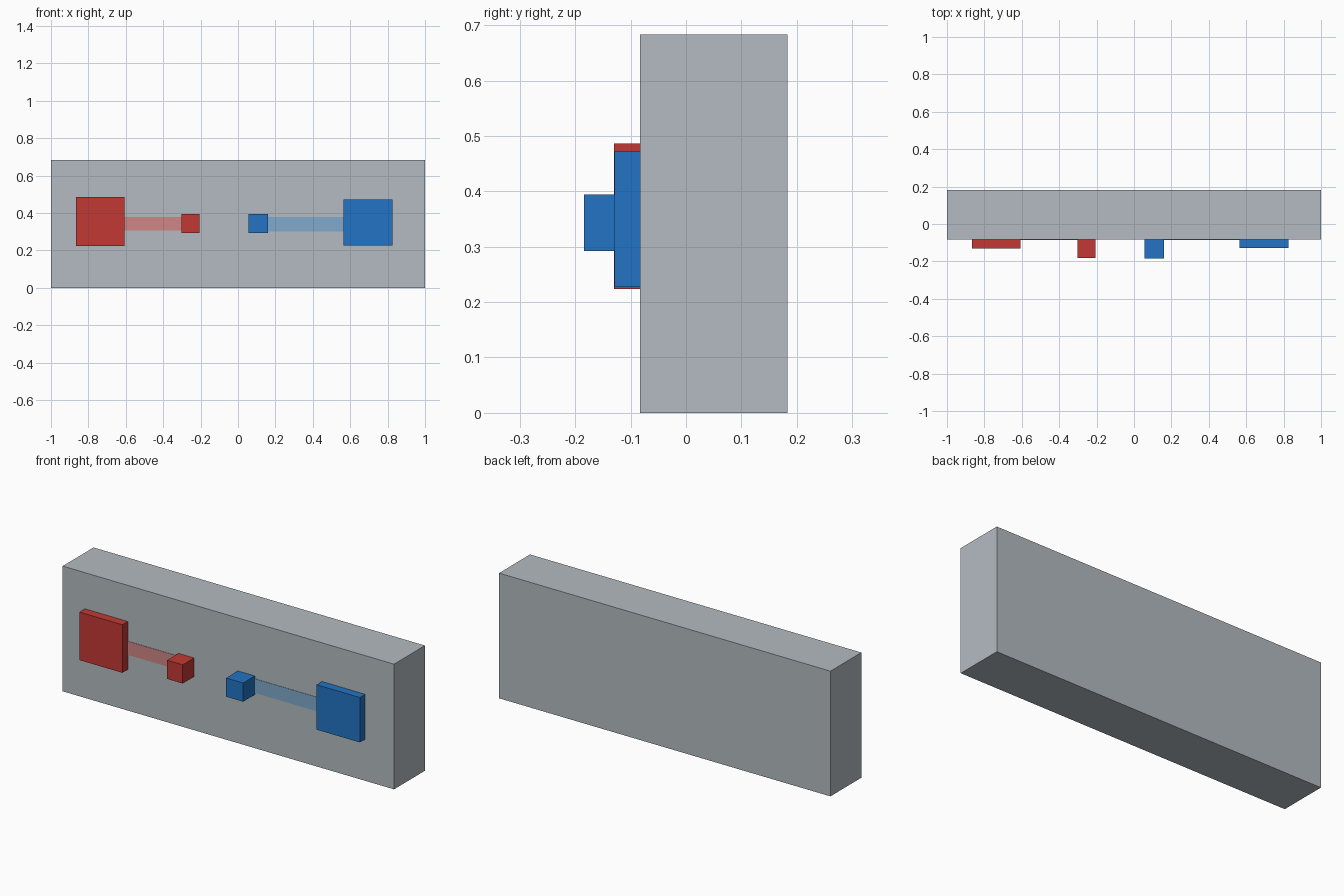
import bpy
import bmesh

if "Cube" in bpy.data.objects:
    bpy.data.objects.remove(bpy.data.objects["Cube"])


def material(name, rgb):
    """Flat colour from 0-255 sRGB, stored as linear."""
    lin = [(c / 255 / 12.92) if c < 11 else ((c / 255 + 0.055) / 1.055) ** 2.4 for c in rgb]
    mat = bpy.data.materials.new(name)
    mat.diffuse_color = (*lin, 1)
    mat.use_nodes = True
    mat.node_tree.nodes["Principled BSDF"].inputs["Base Color"].default_value = mat.diffuse_color
    return mat


def box(name, x, y, z, mat):
    """Box from (min, max) pairs on each axis."""
    bm = bmesh.new()
    bmesh.ops.create_cube(bm, size=1)
    for v in bm.verts:
        v.co = [r[0] if c < 0 else r[1] for c, r in zip(v.co, (x, y, z))]
    mesh = bpy.data.meshes.new(name)
    bm.to_mesh(mesh)
    bm.free()
    mesh.materials.append(mat)
    obj = bpy.data.objects.new(name, mesh)
    bpy.context.collection.objects.link(obj)
    return obj


grey = material("grey", (180, 187, 193))
red = material("red", (194, 57, 51))
blue = material("blue", (34, 115, 195))
pale_red = material("pale_red", (207, 134, 133))
pale_blue = material("pale_blue", (128, 170, 204))

FRONT = -0.083  # front face of the body

# Main slab
box("body", (-1, 1), (FRONT, 0.183), (0, 0.683), grey)

# Large flat panels and small protruding buttons
box("red_panel", (-0.866, -0.607), (-0.13, FRONT), (0.224, 0.486), red)
box("red_button", (-0.301, -0.207), (-0.181, FRONT), (0.292, 0.394), red)
box("blue_panel", (0.565, 0.826), (-0.129, FRONT), (0.227, 0.472), blue)
box("blue_button", (0.057, 0.16), (-0.184, FRONT), (0.292, 0.394), blue)

# Thin painted stripes joining each panel to its button
box("red_stripe", (-0.607, -0.301), (FRONT - 0.002, FRONT), (0.305, 0.379), pale_red)
box("blue_stripe", (0.16, 0.565), (FRONT - 0.002, FRONT), (0.302, 0.379), pale_blue)
